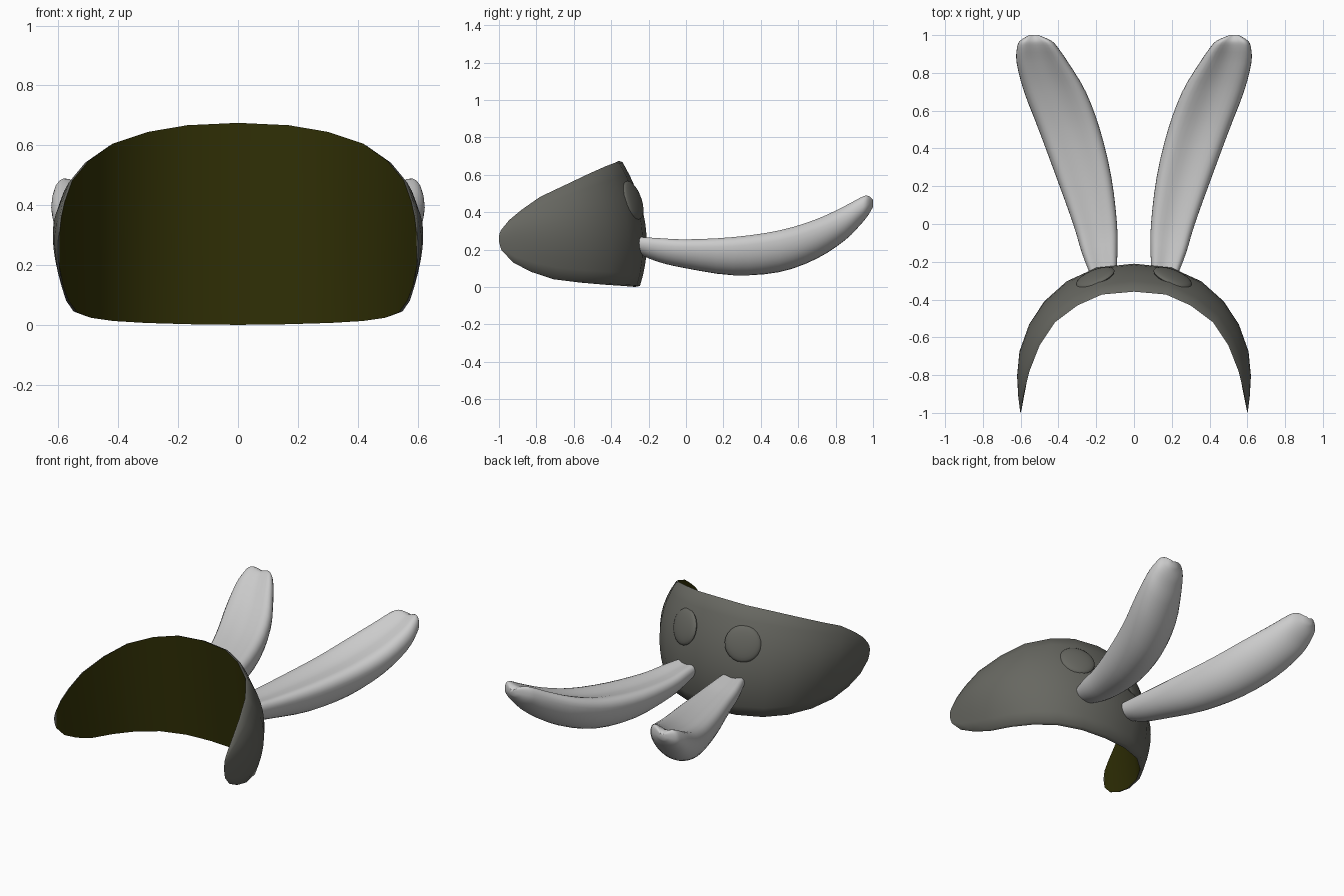
import bpy, bmesh, math
from mathutils import Vector, Matrix

cube = bpy.data.objects.get("Cube")
if cube:
    bpy.data.objects.remove(cube, do_unlink=True)


def material(name, rgb):
    m = bpy.data.materials.new(name)
    m.use_nodes = True
    m.diffuse_color = (*rgb, 1)
    bsdf = m.node_tree.nodes["Principled BSDF"]
    bsdf.inputs["Base Color"].default_value = (*rgb, 1)
    bsdf.inputs["Roughness"].default_value = 0.6
    return m


dark_grey = material("dark grey", (0.135, 0.136, 0.119))
olive = material("dark olive", (0.033, 0.032, 0.002))
light_grey = material("light grey", (0.60, 0.60, 0.60))


def finish(name, bm, mats, angle):
    bmesh.ops.recalc_face_normals(bm, faces=bm.faces)
    me = bpy.data.meshes.new(name)
    bm.to_mesh(me)
    bm.free()
    ob = bpy.data.objects.new(name, me)
    bpy.context.collection.objects.link(ob)
    for m in mats:
        me.materials.append(m)
    bpy.ops.object.select_all(action='DESELECT')
    ob.select_set(True)
    bpy.context.view_layer.objects.active = ob
    bpy.ops.object.shade_smooth_by_angle(angle=math.radians(angle))


def loft(bm, rings):
    """Skin a list of closed rings and cap both ends; returns the side faces by ring edge."""
    rows = [[bm.verts.new(p) for p in r] for r in rings]
    n = len(rows[0])
    strips = [[] for _ in range(n)]
    for a, b in zip(rows, rows[1:]):
        for j in range(n):
            k = (j + 1) % n
            strips[j].append(bm.faces.new((a[j], a[k], b[k], b[j])))
    bm.faces.new(rows[0])
    bm.faces.new(rows[-1])
    return strips


# Shell: lower edge, bulge and upper rim points from the middle to one tip
lower = [(0, -.246, .006), (.17, -.262, .008), (.32, -.32, .012), (.43, -.42, .018),
         (.505, -.55, .028), (.55, -.70, .045), (.575, -.82, .082),
         (.59, -.92, .130), (.598, -.985, .195)]
bulge = [(0, -.211, .28), (.2, -.232, .28), (.36, -.307, .28), (.475, -.41, .275),
         (.555, -.53, .27), (.604, -.67, .265), (.617, -.80, .26),
         (.612, -.91, .255), (.602, -1, .25)]
upper = [(0, -.357, .675), (.17, -.372, .667), (.30, -.43, .645), (.42, -.52, .605),
         (.50, -.64, .548), (.555, -.78, .482), (.58, -.88, .412),
         (.592, -.945, .358), (.597, -.985, .31)]


def spread(p, f, dz):
    """Scale a point in plan about the opening of the shell."""
    return Vector((p[0] * f, -1 + (p[1] + 1) * f, p[2] + dz))


def section(i, side, steps=10, m=0.42):
    """Closed section: rounded outer curve, with the last edge as the straight inner wall."""
    fade = 1 - (i / 8) ** 2
    a, b = Vector(lower[i]), Vector(bulge[i])
    c = spread(upper[i], 1 + .028 * fade, -.008 * fade)
    pts = [spread(lower[i], 1 - .035 * fade - .002, -.006 * fade)]
    for s in range(steps + 1):
        t = s / steps
        pts.append(a * ((t - m) * (t - 1) / m) + b * (t * (t - 1) / (m * (m - 1)))
                   + c * (t * (t - m) / (1 - m)))
    pts.append(spread(upper[i], .998, 0))
    return [(p.x * side, p.y, p.z) for p in pts]


bm = bmesh.new()
strips = loft(bm, [section(abs(i), -1 if i < 0 else 1) for i in range(-8, 9)])
for f in strips[-1]:
    f.material_index = 1
finish("curved_shell", bm, [dark_grey, olive], 72)

# Ear stations: y, inner x, outer x, bottom z, top z, share of the height above the widest line
stations = [(-.26, .092, .235, .18, .268, .35), (-.15, .088, .277, .135, .262, .3),
            (0, .09, .322, .10, .255, .26), (.25, .12, .412, .063, .267, .24),
            (.5, .18, .505, .080, .303, .24), (.7, .255, .582, .152, .364, .26),
            (.85, .345, .621, .25, .434, .32), (.93, .40, .62, .33, .477, .4),
            (.97, .437, .604, .378, .489, .45), (1.0, .505, .555, .428, .468, .5)]


def ear_ring(st, side, n=32):
    """Round underside and rounded rims, with a shallow hollow along the top."""
    y, x0, x1, z0, z1, share = st
    h = z1 - z0
    ring = []
    for k in range(n):
        a = 2 * math.pi * k / n
        s = math.sin(a)
        rise = share * (s - .6 * s ** 4) / .56 if s > 0 else (1 - share) * s
        ring.append((side * ((x0 + x1) / 2 + (x1 - x0) / 2 * math.cos(a)), y,
                     z1 - h * share + h * rise))
    return ring


def smooth_path(pts, steps=3):
    """Catmull-Rom resampling of the stations."""
    ext = [pts[0]] + pts + [pts[-1]]
    out = []
    for p0, p1, p2, p3 in zip(ext, ext[1:], ext[2:], ext[3:]):
        for s in range(steps):
            t = s / steps
            out.append([0.5 * (2 * b + (c - a) * t + (2 * a - 5 * b + 4 * c - d) * t * t
                               + (3 * b - a - 3 * c + d) * t ** 3)
                        for a, b, c, d in zip(p0, p1, p2, p3)])
    return out + [pts[-1]]


for name, side in (("left", 1), ("right", -1)):
    # Long curved ear, its root buried in the shell
    bm = bmesh.new()
    loft(bm, [ear_ring(s, side) for s in smooth_path(stations)])
    finish(name + "_ear", bm, [light_grey], 60)

    # Low round stud set into the shell
    bm = bmesh.new()
    normal = Vector((side * .36, .88, .31))
    place = (Matrix.Translation((side * .205, -.284, .464))
             @ normal.to_track_quat('Z', 'Y').to_matrix().to_4x4()
             @ Matrix.Diagonal((.109, .109, .026, 1)))
    bmesh.ops.create_uvsphere(bm, u_segments=24, v_segments=12, radius=1, matrix=place)
    finish(name + "_stud", bm, [dark_grey], 40)
